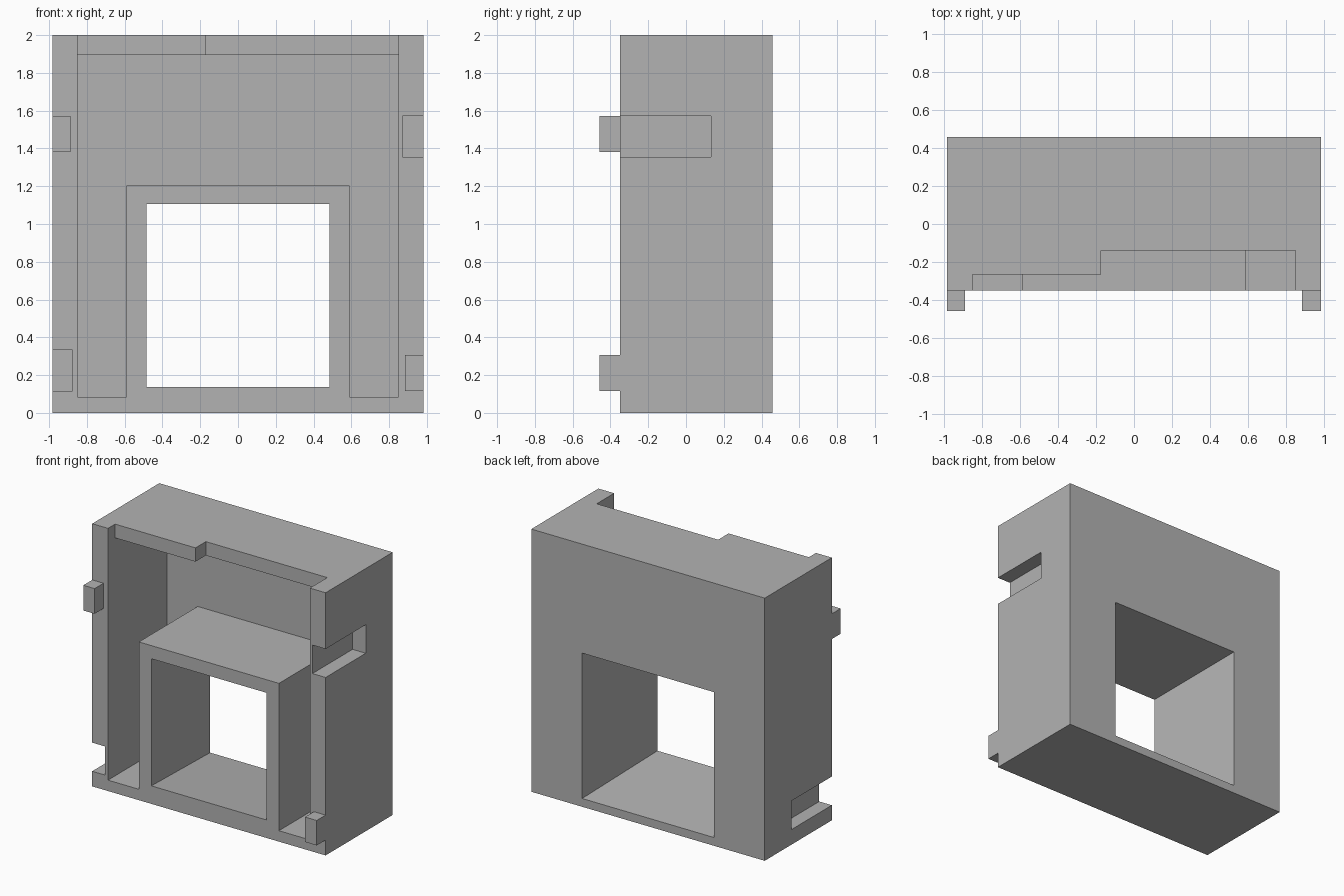
import bpy
import bmesh

default = bpy.data.objects.get("Cube")
if default:
    bpy.data.objects.remove(default, do_unlink=True)

grey = bpy.data.materials.new("plain grey")
grey.use_nodes = True
grey.diffuse_color = (0.45, 0.45, 0.45, 1)
grey.node_tree.nodes["Principled BSDF"].inputs["Base Color"].default_value = (0.45, 0.45, 0.45, 1)

W, H = 0.983, 2.0            # half width, height
FRONT, BACK = -0.35, 0.457   # body depth


def loft(name, front, back, y0, y1):
    """Solid between two matching x-z outlines at depths y0 and y1."""
    bm = bmesh.new()
    a = [bm.verts.new((x, y0, z)) for x, z in front]
    b = [bm.verts.new((x, y1, z)) for x, z in back]
    bm.faces.new(a)
    bm.faces.new(b[::-1])
    for i in range(len(a)):
        j = (i + 1) % len(a)
        bm.faces.new((a[i], b[i], b[j], a[j]))
    bmesh.ops.recalc_face_normals(bm, faces=bm.faces)
    mesh = bpy.data.meshes.new(name)
    bm.to_mesh(mesh)
    bm.free()
    mesh.materials.append(grey)
    obj = bpy.data.objects.new(name, mesh)
    bpy.context.collection.objects.link(obj)
    return obj


def rect(x0, x1, z0, z1):
    return [(x0, z0), (x1, z0), (x1, z1), (x0, z1)]


def box(name, x0, x1, y0, y1, z0, z1):
    outline = rect(x0, x1, z0, z1)
    return loft(name, outline, outline, y0, y1)


def cut(target, cutter):
    mod = target.modifiers.new("cut", 'BOOLEAN')
    mod.operation = 'DIFFERENCE'
    mod.solver = 'EXACT'
    mod.object = cutter
    bpy.context.view_layer.objects.active = target
    bpy.ops.object.modifier_apply(modifier=mod.name)
    bpy.data.objects.remove(cutter, do_unlink=True)


body = box("body", -W, W, FRONT, BACK, 0, H)

# Hollow around the tunnel: an upside-down U open to the front
IN, TUN, FLOOR, ROOF, TOP = 0.85, 0.59, 0.083, 1.205, 1.895
hollow = [(-IN, FLOOR), (-TUN, FLOOR), (-TUN, ROOF), (TUN, ROOF),
          (TUN, FLOOR), (IN, FLOOR), (IN, TOP), (-IN, TOP)]
cut(body, loft("hollow_cutter", hollow, hollow, -0.6, 0.357))

# Stepped front edge of the top wall
cut(body, box("top_step_shallow", -IN, 0, -0.6, -0.265, 1.7, 2.2))
cut(body, box("top_step_deep", -0.173, IN, -0.6, -0.14, 1.7, 2.2))

# Tunnel through the body, widening towards the back
cut(body, loft("tunnel_cutter", rect(-0.485, 0.485, 0.137, 1.105),
               rect(-0.555, 0.555, 0.063, 1.17), FRONT - 0.001, BACK + 0.001))

# Side slots that receive the pegs of a neighbour
cut(body, box("left_slot_cutter", 0.872, 1.2, -0.6, 0.133, 1.355, 1.572))
cut(body, box("right_slot_cutter", -1.2, -0.877, -0.6, 0.133, 0.115, 0.333))

# Pegs on the front edges
box("left_peg", 0.885, W, -0.457, FRONT, 0.117, 0.307)
box("right_peg", -W, -0.888, -0.457, FRONT, 1.38, 1.572)
